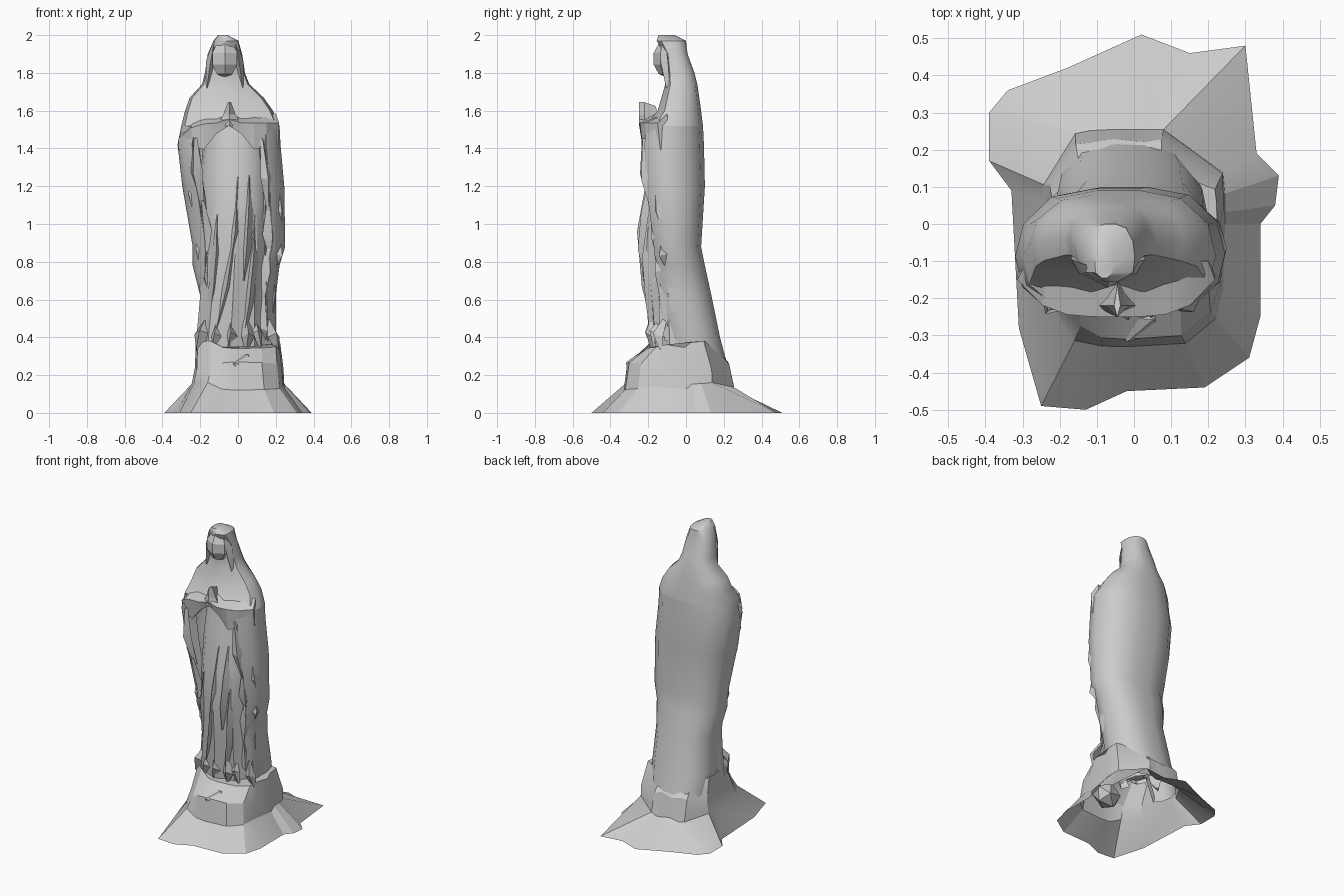
import bpy, math, random
from mathutils import Vector

if "Cube" in bpy.data.objects:
    bpy.data.objects.remove(bpy.data.objects["Cube"])

random.seed(4)
rnd = random.uniform


def finish(ob, name, angle):
    ob.name = name
    bpy.ops.object.select_all(action='DESELECT')
    ob.select_set(True)
    bpy.context.view_layer.objects.active = ob
    bpy.ops.object.mode_set(mode='EDIT')
    bpy.ops.mesh.select_all(action='SELECT')
    bpy.ops.mesh.normals_make_consistent(inside=False)
    bpy.ops.object.mode_set(mode='OBJECT')
    bpy.ops.object.shade_smooth_by_angle(angle=math.radians(angle))


def loft(name, rings, closed=True, ends=(), angle=40):
    """Skin a list of rings; ends lists the ring indices to cap."""
    n = len(rings[0])
    verts = [tuple(p) for r in rings for p in r]
    faces = []
    for i in range(len(rings) - 1):
        for j in range(n if closed else n - 1):
            k = (j + 1) % n
            faces.append((i*n + j, i*n + k, (i+1)*n + k, (i+1)*n + j))
    for e in ends:
        s = (e % len(rings)) * n
        faces.append(tuple(range(s, s + n)))
    me = bpy.data.meshes.new(name)
    me.from_pydata(verts, [], faces)
    ob = bpy.data.objects.new(name, me)
    bpy.context.collection.objects.link(ob)
    finish(ob, name, angle)


def section(half, z, xl, xr, yf, yb):
    """Mirrored unit section placed inside the given bounds."""
    unit = half + [(-u, v) for u, v in reversed(half)]
    cx, hw = (xl + xr) / 2, (xr - xl) / 2
    return [(cx + u*hw, yf + v*(yb - yf), z) for u, v in unit]


def sample(rows, z):
    """Interpolate a table of rows at height z."""
    for a, b in zip(rows, rows[1:]):
        if z <= b[0]:
            t = max(0, (z - a[0]) / (b[0] - a[0]))
            return [p + t*(q - p) for p, q in zip(a, b)][1:]
    return rows[-1][1:]


def fold(name, path, width, depth, out=(0, -1, 0)):
    """Wedge-shaped cloth fold, tapered at both ends."""
    out = Vector(out).normalized()
    side = out.cross(Vector((0, 0, 1)))
    rings = []
    for i, p in enumerate(path):
        s = .2 if i in (0, len(path) - 1) else 1
        p = Vector(p)
        back = p - out*depth*.6
        rings.append([back - side*width*s, p + out*depth*s, back + side*width*s])
    loft(name, rings, ends=(0, -1), angle=20)


# Rocky mound, open underneath: ground outline pulled in to a rounded block
outline = [(-.39, .30), (-.34, .36), (-.18, .42), (.02, .51), (.15, .46), (.30, .48),
           (.33, .19), (.39, .13), (.38, .05), (.34, 0), (.34, -.25), (.31, -.36), (.19, -.44),
           (-.02, -.45), (-.13, -.5), (-.25, -.49), (-.31, -.28), (-.33, .09), (-.39, .17)]
ground, mid, high, top = [], [], [], []
for x, y in outline:
    j = rnd(-.025, .025)
    u = x*(.5 if y > .2 else 1)
    k = (abs(u/.245)**4 + abs(y/(.255 if y > 0 else .33))**4)**-.25
    a, b = u*k, y*k
    ground.append((x, y, 0))
    mid.append((a, b, .14 + j))
    high.append((a*.96 + j*.4, b*.91 + j*.5, .25 - j))
    top.append((a*.91, b*.6 + j*.5, .36 + j))
loft("rock_mound", [ground, mid, high, top], ends=(-1,), angle=22)

# Stone bulging from the front of the mound
bpy.ops.mesh.primitive_ico_sphere_add(subdivisions=1, radius=1, location=(.02, -.235, .23),
                                      rotation=(.4, .2, .5))
bpy.context.object.scale = (.11, .08, .09)
finish(bpy.context.object, "front_stone", 20)

# Cloak round the back and sides, open at the front: z, left, right, front, back
half = [(-.58, .2), (-.72, 0), (-.93, .16), (-1, .42), (-.92, .70), (-.64, .93), (-.22, 1)]
cloak_rows = [(.14, -.2, .15, 0, .25), (.4, -.22, .2, -.1, .18), (.62, -.2, .2, -.14, .135),
              (.78, -.24, .22, -.16, .1), (.88, -.24, .25, -.17, .08),
              (1.2, -.295, .245, -.21, .1), (1.42, -.32, .225, -.22, .095), (1.52, -.3, .22, -.21, .09)]
loft("cloak", [section(half, *r) for r in cloak_rows], closed=False)

# Shoulders and hood in one sweep
hood_rows = [cloak_rows[-1], (1.6, -.28, .185, -.15, .08), (1.67, -.255, .135, -.13, .07),
             (1.74, -.19, .06, -.11, .06), (1.8, -.175, .037, -.11, .045),
             (1.9, -.16, .022, -.115, .008), (1.97, -.13, .002, -.155, 0),
             (2, -.105, -.055, -.145, -.06)]
closed_half = [(-.3, 0)] + half[2:]
loft("hood_and_shoulders", [section(closed_half, *r) for r in hood_rows], ends=(-1,), angle=45)

# Face set in the hood
bpy.ops.mesh.primitive_uv_sphere_add(segments=6, ring_count=5, location=(-.07, -.1, 1.875))
bpy.context.object.scale = (.08, .075, .1)
finish(bpy.context.object, "face", 25)

# Veil edges beside the face
for s in (-1, 1):
    x = -.07 + .075*s
    fold("veil_edge", [(x - .02*s, -.125, 1.97), (x, -.11, 1.86), (x + .02*s, -.1, 1.72)], .025, .025)

# Gown with pleats deepening toward the hem: z, half width, front
gown_rows = [(.34, .2, -.18), (.6, .185, -.205), (.87, .195, -.24), (1.1, .185, -.225),
             (1.3, .18, -.195), (1.54, .16, -.15)]
rings = []
for z, hw, yf in gown_rows:
    ring = []
    for i in range(20):
        t = math.tau*i/20
        front = math.sin(t) < -.05
        k = 1 + .07*max(0, 1.2 - z)*(1 if i % 2 else -1)*front
        depth = -.04 - yf if front else .08
        ring.append((-.015 + hw*k*math.cos(t) - .06*front*max(0, .8 - z)*abs(math.sin(t)),
                     -.04 + depth*k*math.sin(t), z))
    rings.append(ring)
loft("gown", rings, ends=(-1,), angle=28)


def gown_point(x, z):
    hw, yf = sample(gown_rows, z)
    c = max(-.98, min(.98, (x + .015)/hw))
    return (x, -.04 + (yf + .04)*math.sqrt(1 - c*c), z)


# Long gown folds sweeping from the waist: top x, bottom x, top z, bottom z
for xt, xb, zt, zb in [(0, -.12, 1.25, .42), (.06, .03, 1.26, .7), (.14, .16, 1.38, .38),
                       (.09, .03, 1.05, .4), (-.11, -.15, 1.05, .5)]:
    path = [gown_point(xt + (xb - xt)*t*t, zt + (zb - zt)*t) for t in (0, .35, .7, 1)]
    fold("gown_fold", path, .026, .025)

# Crumpled hem resting on the rock
for i in range(6):
    x = -.19 + i*.076 + rnd(-.015, .015)
    y = -.195 + 1.2*x*x
    fold("hem_fold", [(x*.85, y + .03, rnd(.46, .58)), (x + rnd(-.02, .02), y, rnd(.38, .44)),
                      (x*1.1, y + .01, .34)], rnd(.03, .055), rnd(.015, .03), (x*2, -1, .6))

# Sleeved forearms forming an arch under the hands
rings = []
for i in range(9):
    t = i/4 - 1
    x, y = -.048 + .266*t, -.25 + .1*t**4
    hi = 1.535 - .08*max(0, -t)**4 + .02*(i == 4)
    lo = max(1.4, 1.53 - .25*abs(t)) + .02*(i % 2) - .01
    rings.append([(x*.92, -.1, hi + .05), (x, y, hi), (x, y + .015, lo), (x*.9, -.09, lo + .05)])
loft("forearms", rings, ends=(0, -1), angle=20)

# Joined hands
rings = []
for z, s in ((1.52, 1), (1.58, .5), (1.645, .13)):
    rings.append([(-.045 - .065*s, -.22, z), (-.045, -.25, z), (-.045 + .065*s, -.22, z),
                  (-.045, -.17 + .06*s, z - .02)])
loft("hands", rings, ends=(-1,), angle=15)

# Crumpled mantle folds cascading down the open edges of the cloak
for s in (-1, 1):
    for edge in (.7, .86):
        outer = edge > .8
        for i in range(4):
            z0 = 1.45 - .25*i - .12*outer - .08*(i > 0)
            drop = .38 if i == 0 else .27
            path = []
            for t in (0, .55 + rnd(-.15, .15), 1):
                z = z0 - drop*t
                xl, xr, yf, yb = sample(cloak_rows, z)
                x = (xl + xr)/2 + s*(edge + rnd(-.05, .05))*(xr - xl)/2
                path.append((x, yf + .22*outer*(yb - yf) + rnd(-.02, .015), z))
            fold("mantle_fold", path, rnd(.035, .05), rnd(.015, .032), (s*(edge - .5)*3, -1, -.5))
